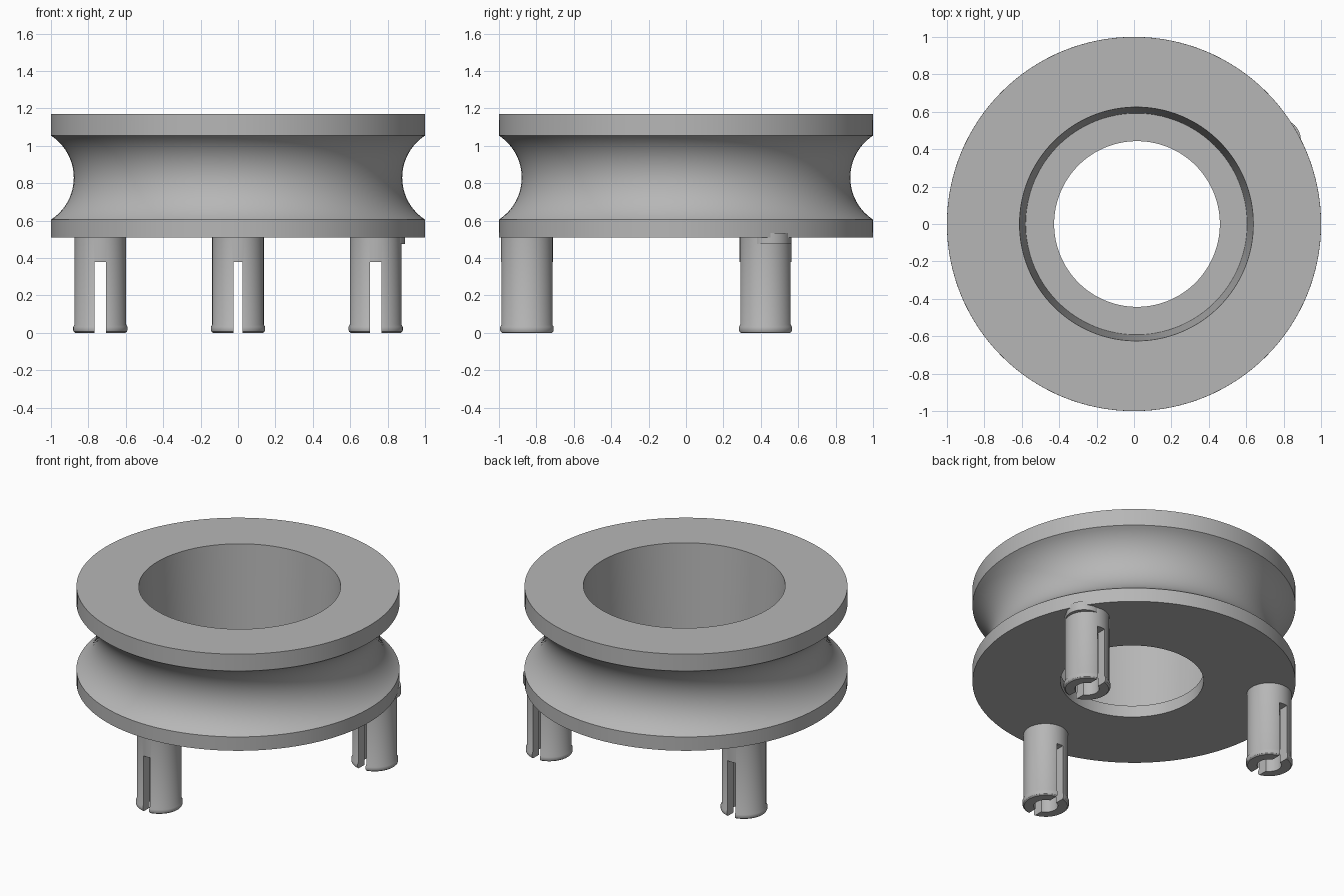
import bpy, bmesh, math
from mathutils import Matrix

cube = bpy.data.objects.get("Cube")
if cube:
    bpy.data.objects.remove(cube, do_unlink=True)

grey = bpy.data.materials.new("plain grey")
grey.use_nodes = True
colour = (0.47, 0.47, 0.47, 1)
grey.diffuse_color = colour
grey.node_tree.nodes["Principled BSDF"].inputs["Base Color"].default_value = colour


def finish(name, bm, location=(0, 0, 0)):
    bmesh.ops.recalc_face_normals(bm, faces=bm.faces[:])
    mesh = bpy.data.meshes.new(name)
    bm.to_mesh(mesh)
    bm.free()
    mesh.materials.append(grey)
    obj = bpy.data.objects.new(name, mesh)
    obj.location = location
    bpy.context.collection.objects.link(obj)
    return obj


def activate(obj):
    bpy.ops.object.select_all(action="DESELECT")
    obj.select_set(True)
    bpy.context.view_layer.objects.active = obj


def smooth(obj):
    activate(obj)
    bpy.ops.object.shade_smooth_by_angle(angle=math.radians(30))


def lathe(name, profile, steps, closed=True, location=(0, 0, 0)):
    """Spin (radius, height, x shift) points round the z axis."""
    bm = bmesh.new()
    rings = []
    for r, z, shift in profile:
        rings.append([bm.verts.new((shift + r * math.cos(math.tau * i / steps),
                                    r * math.sin(math.tau * i / steps), z))
                      for i in range(steps)])
    for k in range(len(rings) if closed else len(rings) - 1):
        a, b = rings[k], rings[(k + 1) % len(rings)]
        for i in range(steps):
            j = (i + 1) % steps
            bm.faces.new((a[i], a[j], b[j], b[i]))
    bmesh.ops.remove_doubles(bm, verts=bm.verts[:], dist=1e-5)
    return finish(name, bm, location)


# Grooved wheel with a tapered, slightly off-centre bore and a floor ledge
arc_r, arc_x, mid_z = 0.268, 1.146, 0.83
half = math.asin(0.225 / arc_r)
groove = []
for i in range(25):
    t = -half + 2 * half * i / 24
    groove.append((arc_x - arc_r * math.cos(t), mid_z + arc_r * math.sin(t), 0))
bore = 0.013
wheel = lathe("grooved_wheel",
              [(1, 0.51, 0)] + groove +
              [(1, 1.17, 0), (0.625, 1.17, bore), (0.592, 0.59, bore),
               (0.443, 0.59, bore + 0.003), (0.443, 0.51, bore + 0.003)], 128)
smooth(wheel)

# Three hollow snap pegs, each split by a slot running front to back
peg_profile = [(0, 0.38), (0.075, 0.38), (0.075, 0), (0.134, 0), (0.142, 0.006),
               (0.145, 0.014), (0.145, 0.032), (0.138, 0.045), (0.138, 0.52), (0, 0.52)]
pegs = [("front_peg", 270, 0.048), ("back_left_peg", 30, 0.06), ("back_right_peg", 150, 0.06)]
for name, angle, width in pegs:
    a = math.radians(angle)
    place = (0.85 * math.cos(a), 0.85 * math.sin(a), 0)
    peg = lathe(name, [(r, z, 0) for r, z in peg_profile], 48, False, place)
    bm = bmesh.new()
    bmesh.ops.create_cube(bm, size=1, matrix=Matrix.Translation((0, 0, 0.14))
                          @ Matrix.Diagonal((width, 0.5, 0.478, 1)))
    cutter = finish("slot_cutter", bm, place)
    cutter.hide_render = True
    activate(peg)
    cut = peg.modifiers.new("slot", "BOOLEAN")
    cut.operation = "DIFFERENCE"
    cut.solver = "EXACT"
    cut.object = cutter
    bpy.ops.object.modifier_apply(modifier=cut.name)
    bpy.data.objects.remove(cutter, do_unlink=True)
    smooth(peg)

# Small boss that just breaks the rim above one peg
boss = lathe("rim_boss", [(0, 0.475, 0), (0.11, 0.475, 0), (0.11, 0.535, 0), (0, 0.535, 0)],
             48, False, (0.782, 0.45, 0))
smooth(boss)
